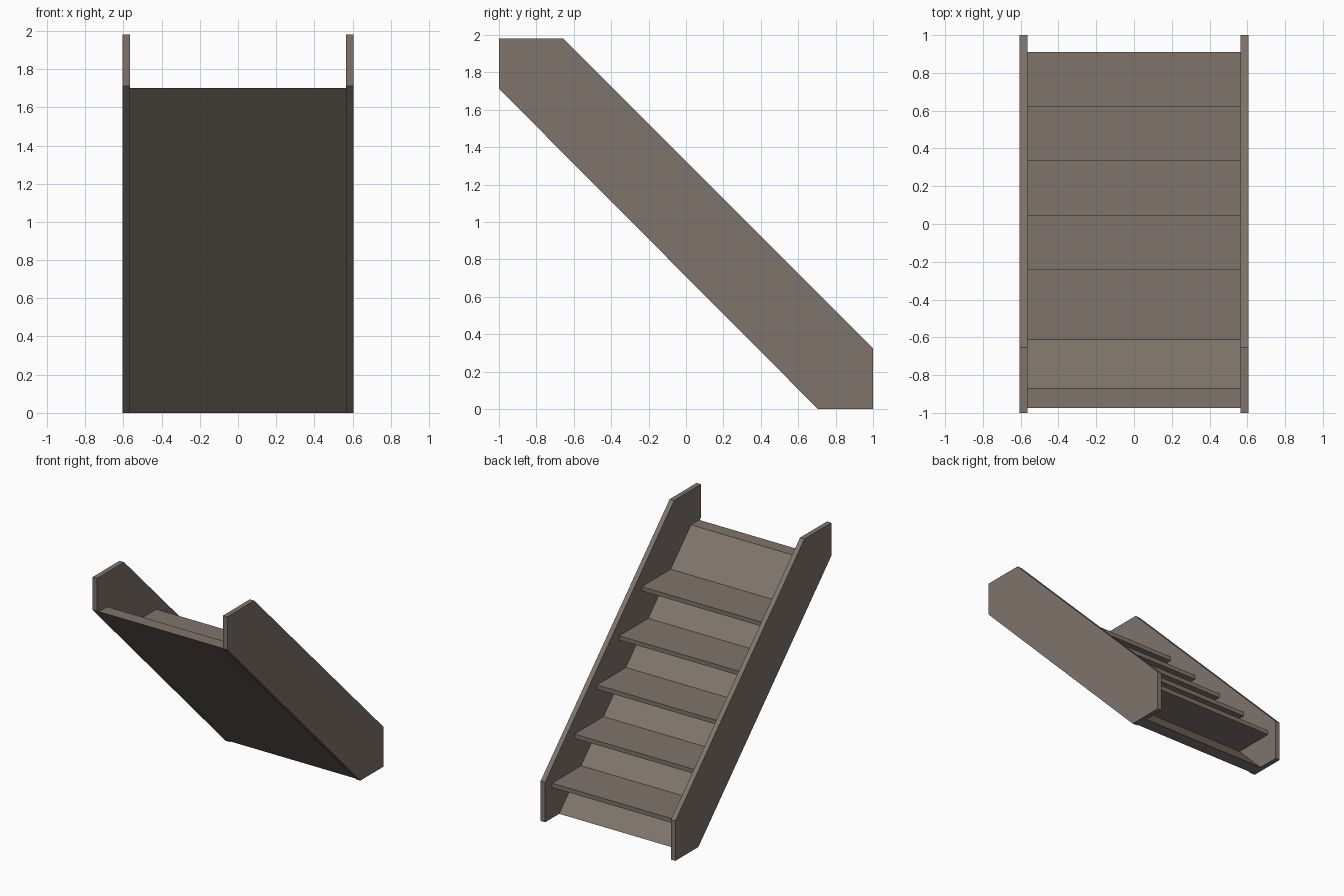
import bpy

if "Cube" in bpy.data.objects:
    bpy.data.objects.remove(bpy.data.objects["Cube"])

wood = bpy.data.materials.new("weathered_brown")
wood.diffuse_color = (0.21, 0.175, 0.145, 1)
wood.use_nodes = True
wood.node_tree.nodes["Principled BSDF"].inputs["Base Color"].default_value = wood.diffuse_color


def extrude_profile(name, profile, x0, x1):
    """Solid made by extruding a (y, z) outline along x."""
    n = len(profile)
    verts = [(x, y, z) for x in (x0, x1) for y, z in profile]
    faces = [tuple(range(n)), tuple(reversed(range(n, 2 * n)))]
    faces += [(i, i + n, (i + 1) % n + n, (i + 1) % n) for i in range(n)]
    mesh = bpy.data.meshes.new(name)
    mesh.from_pydata(verts, [], faces)
    mesh.materials.append(wood)
    # profiles run clockwise or anticlockwise: make normals point outward
    import bmesh
    bm = bmesh.new()
    bm.from_mesh(mesh)
    bmesh.ops.recalc_face_normals(bm, faces=bm.faces)
    bm.to_mesh(mesh)
    bm.free()
    obj = bpy.data.objects.new(name, mesh)
    bpy.context.collection.objects.link(obj)
    return obj


INNER, OUTER = 0.565, 0.605

# Side stringers
stringer = [(-1, 1.98), (-0.655, 1.98), (1, 0.325), (1, 0), (0.705, 0), (-1, 1.712)]
extrude_profile("left_stringer", stringer, -OUTER, -INNER)
extrude_profile("right_stringer", stringer, INNER, OUTER)

# Sloping back board closing the underside
TOP, FACE_TOP, FACE_BOTTOM = 1.70, -0.87, 0.82
board = [(-0.975, TOP), (FACE_TOP, TOP), (FACE_BOTTOM, 0), (0.715, 0)]
extrude_profile("back_board", board, -INNER, INNER)


def board_y(z):
    """y of the board's upper face at height z."""
    return FACE_BOTTOM + (FACE_TOP - FACE_BOTTOM) * z / TOP


# Five treads running from the nose back to the board
THICK = 0.035
for i in range(5):
    nose, z = 0.91 - 0.2875 * i, 0.283 + 0.289 * i
    tread = [(nose, z), (board_y(z), z),
             (board_y(z - THICK), z - THICK), (nose, z - THICK)]
    extrude_profile(f"tread_{i + 1}", tread, -INNER, INNER)
